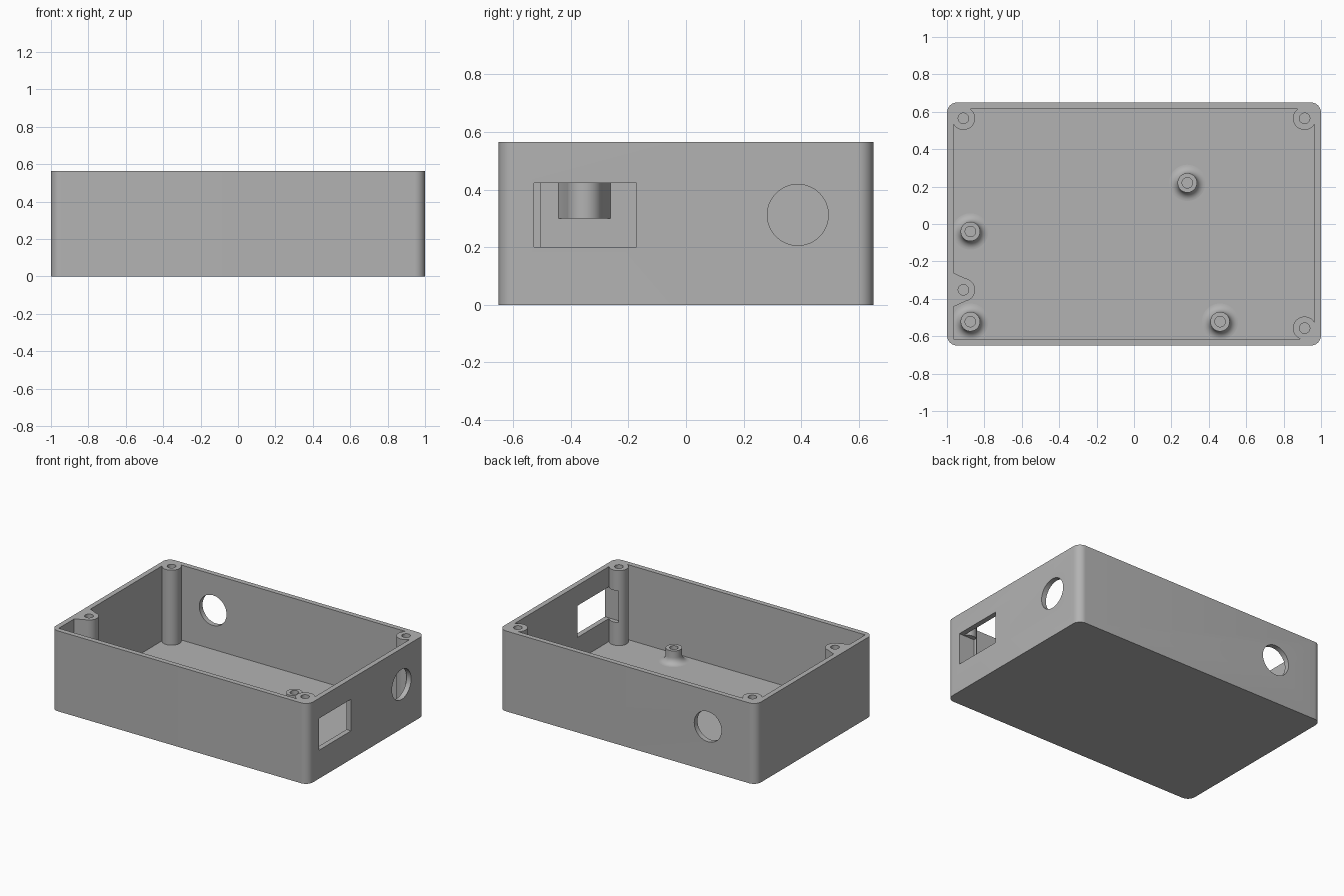
import bpy, bmesh, math
from mathutils import Matrix, Vector

cube = bpy.data.objects.get("Cube")
if cube:
    bpy.data.objects.remove(cube, do_unlink=True)

HEIGHT, FLOOR, WALL = 0.565, 0.038, 0.036
HALF_X, HALF_Y = 1.0, 0.65
BOSS_R, HOLE_R = 0.062, 0.028

grey = bpy.data.materials.new("matte grey plastic")
grey.use_nodes = True
colour = (0.45, 0.45, 0.45, 1)
grey.diffuse_color = colour
grey.node_tree.nodes["Principled BSDF"].inputs["Base Color"].default_value = colour


def to_object(name, bm):
    bmesh.ops.recalc_face_normals(bm, faces=bm.faces)
    mesh = bpy.data.meshes.new(name)
    bm.to_mesh(mesh)
    bm.free()
    mesh.materials.append(grey)
    obj = bpy.data.objects.new(name, mesh)
    bpy.context.collection.objects.link(obj)
    return obj


def box(name, low, high, corner=0):
    low, high = Vector(low), Vector(high)
    bm = bmesh.new()
    place = Matrix.Translation((low + high) / 2) @ Matrix.Diagonal((high - low).to_4d())
    bmesh.ops.create_cube(bm, size=1, matrix=place)
    if corner:
        upright = [e for e in bm.edges
                   if abs(e.verts[0].co.z - e.verts[1].co.z) > 0.1]
        bmesh.ops.bevel(bm, geom=upright, offset=corner, segments=10,
                        profile=0.5, affect='EDGES')
    return to_object(name, bm)


def cylinder(name, centre, radius, depth, axis='Z'):
    turn = {'X': Matrix.Rotation(math.pi / 2, 4, 'Y'),
            'Y': Matrix.Rotation(math.pi / 2, 4, 'X'), 'Z': Matrix()}[axis]
    bm = bmesh.new()
    bmesh.ops.create_cone(bm, cap_ends=True, segments=48, radius1=radius, radius2=radius,
                          depth=depth, matrix=Matrix.Translation(centre) @ turn)
    return to_object(name, bm)


def prism(name, outline, bottom, top):
    bm = bmesh.new()
    face = bm.faces.new([bm.verts.new((x, y, bottom)) for x, y in outline])
    new = bmesh.ops.extrude_face_region(bm, geom=[face])["geom"]
    bmesh.ops.translate(bm, vec=(0, 0, top - bottom),
                        verts=[v for v in new if isinstance(v, bmesh.types.BMVert)])
    return to_object(name, bm)


def cut(target, tool):
    mod = target.modifiers.new("cut", 'BOOLEAN')
    mod.operation, mod.solver, mod.object = 'DIFFERENCE', 'EXACT', tool
    bpy.context.view_layer.objects.active = target
    bpy.ops.object.modifier_apply(modifier=mod.name)
    bpy.data.objects.remove(tool, do_unlink=True)


def smooth(obj):
    bpy.ops.object.select_all(action='DESELECT')
    obj.select_set(True)
    bpy.context.view_layer.objects.active = obj
    bpy.ops.object.shade_smooth_by_angle(angle=math.radians(30))


# Cavity shape, with the screw bosses left out of it
inner_x, inner_y = HALF_X - WALL, HALF_Y - WALL
cavity = box("cavity", (-inner_x, -inner_y, FLOOR), (inner_x, inner_y, 0.8))
corner_bosses = [(-0.912, 0.565), (0.912, 0.565), (0.912, -0.557)]
for x, y in corner_bosses:
    cut(cavity, cylinder("boss", (x, y, 0.45), BOSS_R, 1.1))
    # solid filling between the boss and the box corner
    edge_x, edge_y = math.copysign(1.1, x), math.copysign(0.8, y)
    cut(cavity, box("filler", (min(x, edge_x), min(y, edge_y), -0.1),
                    (max(x, edge_x), max(y, edge_y), 1)))

# Short side boss that hangs from the rim and flares into the wall
side_x, side_y, side_z = -0.912, -0.352, 0.3
cut(cavity, cylinder("boss", (side_x, side_y, side_z + 0.4), BOSS_R, 0.8))
cut(cavity, prism("web", [(-1.04, side_y - 0.125), (-0.888, side_y - 0.055),
                          (-0.888, side_y + 0.055), (-1.04, side_y + 0.125)],
                  side_z, 1.1))

# Outer shell, hollowed out
shell = box("enclosure_shell", (-HALF_X, -HALF_Y, 0), (HALF_X, HALF_Y, HEIGHT), corner=0.055)
cut(shell, cavity)

# Screw holes in the bosses
for x, y in corner_bosses + [(side_x, side_y)]:
    cut(shell, cylinder("screw_hole", (x, y, HEIGHT), HOLE_R, 0.4))

# Socket window and round cable openings
cut(shell, box("socket_window", (0.878, -0.528, 0.2), (1.1, -0.172, 0.423)))
cut(shell, cylinder("side_opening", (1, 0.388, 0.312), 0.106, 0.2, 'X'))
cut(shell, cylinder("back_opening", (-0.625, 0.65, 0.312), 0.106, 0.2, 'Y'))
smooth(shell)

# Board standoffs: hollow posts with a concave fillet at the foot
POST_R, POST_TOP, FILLET = 0.052, 0.13, 0.045
profile = [(HOLE_R, FLOOR - 0.004), (HOLE_R, POST_TOP), (POST_R, POST_TOP)]
for i in range(9):
    a = math.pi / 2 * i / 8
    profile.append((POST_R + FILLET * (1 - math.cos(a)),
                    FLOOR + FILLET * (1 - math.sin(a))))
profile[3:] = [profile[3 + i] for i in range(9)][::1]
profile.append((POST_R + FILLET, FLOOR - 0.004))


def standoff(name, x, y):
    # fillet runs from the post wall down to the floor
    foot = sorted(profile[3:-1], key=lambda p: p[0])
    bm = bmesh.new()
    verts = [bm.verts.new((r, 0, z)) for r, z in profile[:3] + foot + profile[-1:]]
    edges = [bm.edges.new((verts[i - 1], verts[i])) for i in range(len(verts))]
    bmesh.ops.spin(bm, geom=verts + edges, cent=(0, 0, 0), axis=(0, 0, 1),
                   angle=math.tau, steps=48, use_merge=True)
    bmesh.ops.remove_doubles(bm, verts=bm.verts, dist=0.0001)
    bmesh.ops.translate(bm, vec=(x, y, 0), verts=bm.verts)
    smooth(to_object(name, bm))


for name, x, y in [("standoff_back", 0.285, 0.22), ("standoff_middle", -0.875, -0.04),
                   ("standoff_front_left", 0.46, -0.522),
                   ("standoff_front_right", -0.875, -0.522)]:
    standoff(name, x, y)
